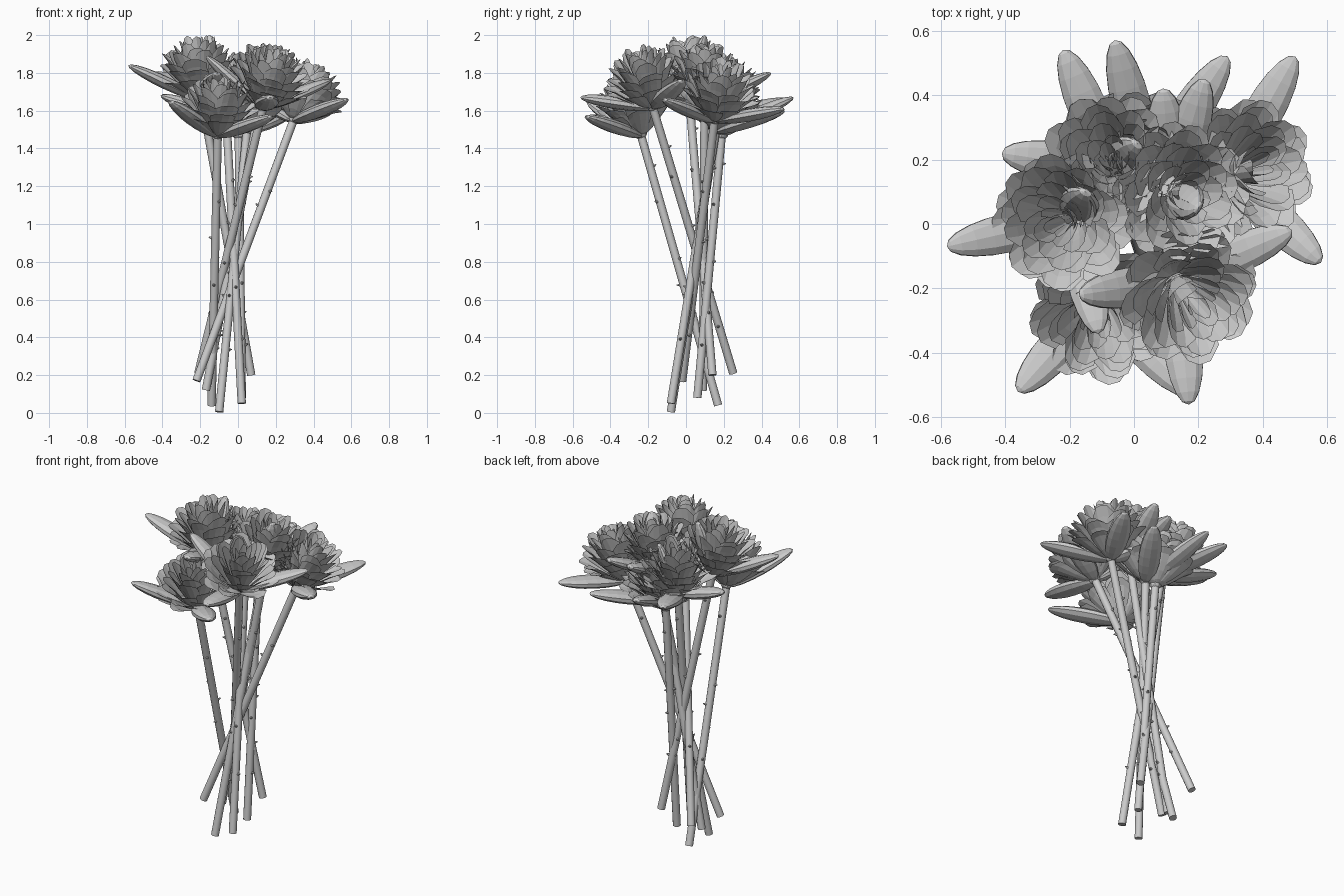
import bpy, bmesh, math, random
from mathutils import Vector, Matrix

random.seed(4)
cube = bpy.data.objects.get("Cube")
if cube:
    bpy.data.objects.remove(cube, do_unlink=True)

HEAD = 0.34      # height of a flower head
STEM_R = 0.022


def add_object(name, bm):
    mesh = bpy.data.meshes.new(name)
    bm.to_mesh(mesh)
    bm.free()
    obj = bpy.data.objects.new(name, mesh)
    bpy.context.collection.objects.link(obj)
    return obj


def frame(origin, axis, side=(1, 0, 0)):
    """Matrix with local z along axis, and local x close to side."""
    z = axis.normalized()
    x = Vector(side)
    x = (x - z * x.dot(z)).normalized()
    rot = Matrix((x, z.cross(x), z)).transposed().to_4x4()
    return Matrix.Translation(origin) @ rot


def petal(bm, angle, radius, height, half, curl, rows=5, cols=4):
    """One thin cupped petal wrapped around the flower axis."""
    grid = []
    for i in range(rows + 1):
        line = []
        for j in range(cols + 1):
            u = 2 * j / cols - 1
            t = i / rows * (1 - 0.16 * abs(u) ** 2.5)
            r = radius * math.sin(t * math.pi / 2) * (1 + 0.09 * u - 0.08 * u * u)
            r += curl * t ** 4 + 0.006
            a = angle + half * u * (1 - 0.3 * t ** 5)
            z = height * t ** 1.25 - curl * 0.5 * t ** 6
            line.append(bm.verts.new((r * math.cos(a), r * math.sin(a), z)))
        grid.append(line)
    for i in range(rows):
        for j in range(cols):
            bm.faces.new((grid[i][j], grid[i][j + 1],
                          grid[i + 1][j + 1], grid[i + 1][j]))


# petal layers: count, radius, height, half angle, outward curl
LAYERS = [
    (3, 0.025, 0.33, 1.1, 0.005),
    (4, 0.05, 0.34, 0.85, 0.01),
    (5, 0.075, 0.335, 0.7, 0.02),
    (6, 0.10, 0.32, 0.6, 0.03),
    (7, 0.12, 0.295, 0.52, 0.04),
    (7, 0.14, 0.26, 0.5, 0.05),
    (8, 0.155, 0.22, 0.45, 0.055),
    (8, 0.16, 0.17, 0.45, 0.055),
]


def flower_head(name, matrix):
    bm = bmesh.new()
    for count, radius, height, half, curl in LAYERS:
        start = random.uniform(0, math.tau)
        for k in range(count):
            petal(bm, start + math.tau * k / count + random.uniform(-0.1, 0.1),
                  radius * random.uniform(0.93, 1.05),
                  height * random.uniform(0.93, 1.03), half, curl)
    # cup under the petals
    bmesh.ops.create_uvsphere(bm, u_segments=8, v_segments=6, radius=0.036,
                              matrix=Matrix.Translation((0, 0, 0.02)))
    bm.transform(matrix)
    add_object(name, bm)


def stem(name, bottom, top):
    """Straight round stem with small thorns."""
    bm = bmesh.new()
    axis = top - bottom
    length = axis.length
    bmesh.ops.create_cone(bm, cap_ends=True, segments=12, radius1=STEM_R,
                          radius2=STEM_R, depth=length,
                          matrix=Matrix.Translation((0, 0, length / 2)))
    for k in range(7):
        a = k * 2.4 + random.uniform(-0.4, 0.4)
        out = Vector((math.cos(a), math.sin(a), 0.25))
        z = length * (0.2 + 0.11 * k) + random.uniform(-0.04, 0.04)
        spot = Vector((out.x, out.y, 0)) * (STEM_R + 0.004) + Vector((0, 0, z))
        bmesh.ops.create_cone(bm, cap_ends=True, segments=6, radius1=0.01,
                              radius2=0.003, depth=0.02,
                              matrix=frame(spot, out, (0, 0, 1)))
    bm.transform(frame(bottom, axis))
    obj = add_object(name, bm)
    bpy.ops.object.select_all(action='DESELECT')
    obj.select_set(True)
    bpy.context.view_layer.objects.active = obj
    bpy.ops.object.shade_smooth_by_angle(angle=math.radians(35))


def leaf(name, base, tip):
    """Thick, faceted oval leaf from the flower base to its tip."""
    axis = tip - base
    bm = bmesh.new()
    bmesh.ops.create_uvsphere(bm, u_segments=10, v_segments=10, radius=1)
    bm.transform(Matrix.Diagonal((0.064, 0.034, axis.length / 2, 1)))
    bm.transform(frame((base + tip) / 2, axis, axis.cross(Vector((0, 0, 1)))))
    add_object(name, bm)


# each flower: stem foot, head top, leaf tips
FLOWERS = {
    "front_right": ((-0.21, 0.25, 0.21), (0.21, -0.27, 1.93),
                    [(0.49, -0.02, 1.76), (-0.17, -0.22, 1.89), (0.17, -0.56, 1.67)]),
    "right": ((-0.22, -0.02, 0.17), (0.41, 0.19, 1.86),
              [(0.58, -0.12, 1.66), (0.50, 0.52, 1.61), (0.05, 0.25, 1.70)]),
    "left": ((0.07, 0.14, 0.20), (-0.25, -0.01, 1.99),
             [(-0.58, -0.07, 1.84), (-0.11, -0.34, 1.80), (-0.15, 0.10, 2.0)]),
    "back_left": ((0.02, -0.08, 0.05), (-0.08, 0.22, 1.90),
                  [(-0.22, 0.54, 1.66), (-0.41, 0.22, 1.68), (0.01, 0.25, 1.88)]),
    "back": ((-0.10, -0.08, 0.005), (0.08, 0.21, 1.82),
             [(-0.06, 0.57, 1.67), (0.29, 0.52, 1.60)]),
    "back_middle": ((0.02, 0.06, 0.08), (0.00, 0.22, 1.80), []),
    "middle": ((-0.17, 0.09, 0.12), (0.18, 0.10, 1.96),
               [(0.22, 0.45, 1.80), (0.09, 0.42, 1.78), (0.20, 0.05, 1.95)]),
    "front_left": ((-0.14, 0.17, 0.04), (-0.10, -0.33, 1.79),
                   [(-0.36, -0.52, 1.65), (0.18, -0.53, 1.57)]),
}

for place, (foot, top, tips) in FLOWERS.items():
    foot, top = Vector(foot), Vector(top)
    axis = (top - foot).normalized()
    base = top - axis * HEAD
    stem(place + "_stem", foot, base + axis * 0.02)
    flower_head(place + "_flower", frame(base, axis))
    for n, tip in enumerate(tips):
        leaf(f"{place}_leaf_{n + 1}", base, Vector(tip))
